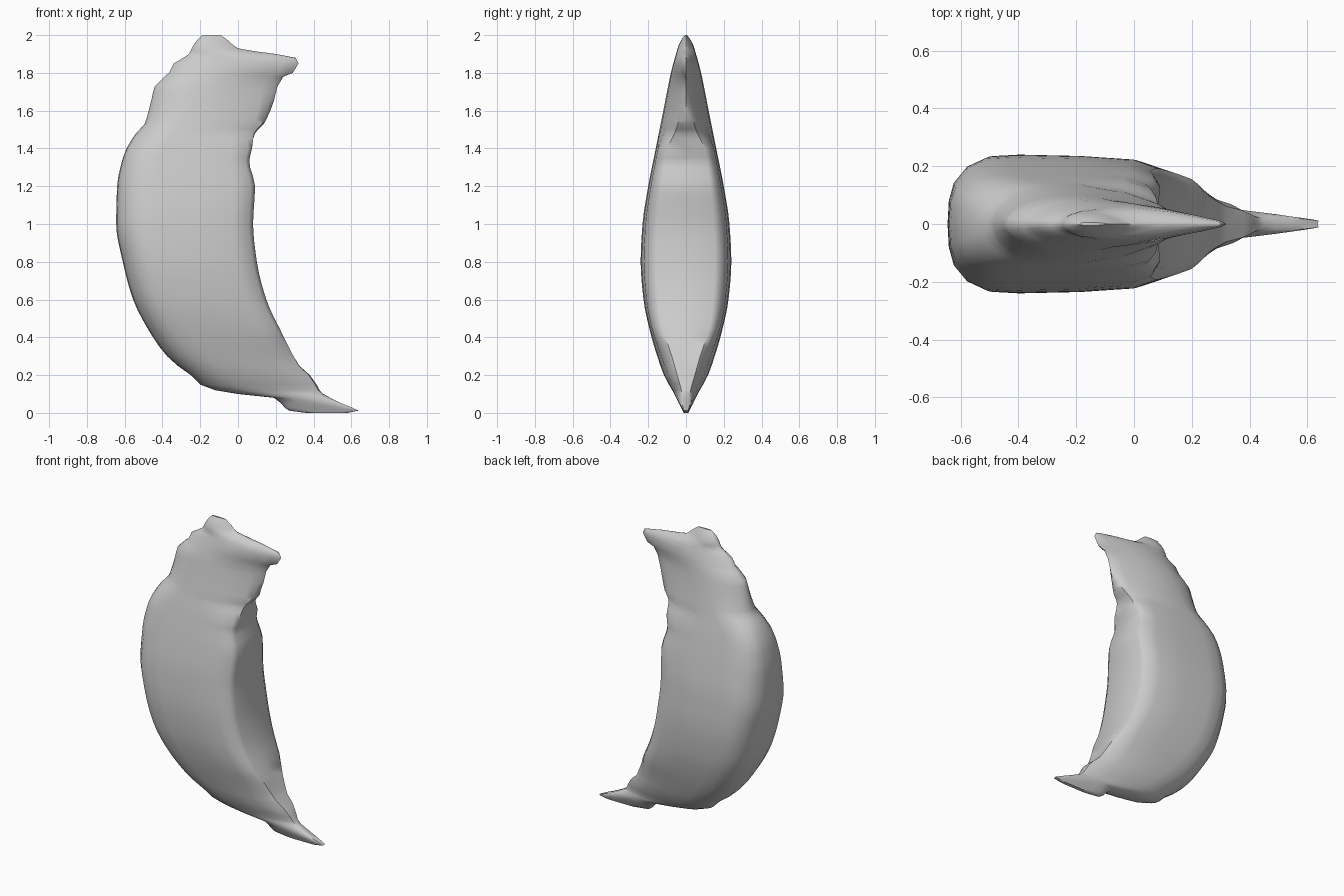
import bpy, bmesh, math

cube = bpy.data.objects.get("Cube")
if cube:
    bpy.data.objects.remove(cube)

peel = bpy.data.materials.new("soft_grey")
peel.use_nodes = True
GREY = (0.6, 0.6, 0.6, 1)
peel.diffuse_color = GREY
peel.node_tree.nodes["Principled BSDF"].inputs["Base Color"].default_value = GREY

# Level stations: height, outer edge x, inner edge x
EDGES = [(0, .36, .58), (.012, .27, .64), (.03, .245, .6), (.05, .23, .55), (.08, .19, .49),
         (.1, 0, .455), (.12, -.12, .435), (.15, -.2, .42), (.2, -.25, .385),
         (.25, -.32, .33), (.3, -.375, .3), (.4, -.45, .245), (.6, -.555, .15),
         (.8, -.61, .1), (1, -.645, .08), (1.2, -.64, .09), (1.33, -.615, .06), (1.4, -.59, .075),
         (1.48, -.54, .095), (1.53, -.495, .14), (1.65, -.46, .19), (1.73, -.44, .21),
         (1.78, -.39, .24), (1.8, -.365, .29), (1.85, -.34, .32), (1.88, -.29, .305),
         (1.9, -.26, .2), (1.93, -.245, 0), (1.97, -.22, -.05), (2, -.19, -.09)]
# Half thickness by height, and how blunt the section is by height
THICK = [(0, .012), (.02, .022), (.05, .038), (.1, .062), (.2, .117), (.3, .152), (.4, .182),
         (.6, .225), (.8, .24), (1, .23), (1.2, .2), (1.4, .16), (1.6, .12), (1.8, .08),
         (1.9, .053), (1.96, .033), (2, .006)]
BLUNT = [(0, 1), (.05, .8), (.1, .35), (.2, .5), (.35, .8), (.45, 1),
         (1.38, 1), (1.5, .45), (1.6, .15), (1.7, 0)]

# Half sections: blunt belly and tapered blade, outer to inner edge
BELLY = [(0, 0), (.006, .35), (.03, .62), (.09, .85), (.18, .98), (.3, 1),
         (.6, .98), (.85, .93), (.97, .8), (1, .64), (.985, 0)]
BLADE = [(0, 0), (.01, .2), (.04, .42), (.1, .68), (.2, .9), (.32, 1),
         (.5, .95), (.7, .7), (.88, .36), (.97, .16), (1, 0)]


def slope(table, i, c):
    """Slope at a row that never overshoots the neighbouring rows."""
    if i in (0, len(table) - 1):
        return 0 if c > 2 else end_slope(table, i, c)
    d0, d1 = ((table[j + 1][c] - table[j][c]) / (table[j + 1][0] - table[j][0])
              for j in (i - 1, i))
    return 2 * d0 * d1 / (d0 + d1) if d0 * d1 > 0 else 0


def end_slope(table, i, c):
    a, b = (table[0], table[1]) if i == 0 else (table[-2], table[-1])
    return (b[c] - a[c]) / (b[0] - a[0])


def sample(table, z, c=1):
    """Smooth lookup of column c at height z."""
    z = min(max(z, table[0][0]), table[-1][0])
    i = next(n for n in range(len(table) - 1) if z <= table[n + 1][0])
    a, b = table[i], table[i + 1]
    h = b[0] - a[0]
    t = (z - a[0]) / h
    ease = t * t * (3 - 2 * t)
    return (a[c] + (b[c] - a[c]) * ease
            + h * t * (1 - t) ** 2 * slope(table, i, c)
            - h * t * t * (1 - t) * slope(table, i + 1, c))


def section(z):
    x0, x1 = sample(EDGES, z), sample(EDGES, z, 2)
    w, k = sample(THICK, z), sample(BLUNT, z)
    half = []
    for (ub, vb), (ua, va) in zip(BELLY, BLADE):
        u, v = ua + (ub - ua) * k, va + (vb - va) * k
        half.append((x0 + (x1 - x0) * u, w * v))
    back = [(x, -y) for x, y in half[-2:0:-1]]
    return [(x, y, z) for x, y in half + back]


# Loft the curved body through the level stations
levels = {row[0] for row in EDGES} | {n / 20 for n in range(5, 35)}
levels |= {1.915, 1.95, 1.985, 1.995}
bm = bmesh.new()
rings = [[bm.verts.new(p) for p in section(z)] for z in sorted(levels)]
for lo, hi in zip(rings, rings[1:]):
    for i in range(len(lo)):
        j = (i + 1) % len(lo)
        bm.faces.new((lo[i], lo[j], hi[j], hi[i]))
bm.faces.new(rings[0])
bm.faces.new(rings[-1])
bmesh.ops.recalc_face_normals(bm, faces=bm.faces)

mesh = bpy.data.meshes.new("curved_body")
bm.to_mesh(mesh)
bm.free()
mesh.materials.append(peel)
body = bpy.data.objects.new("curved_body", mesh)
bpy.context.collection.objects.link(body)
bpy.context.view_layer.objects.active = body
body.select_set(True)
bpy.ops.object.shade_smooth_by_angle(angle=math.radians(50))
